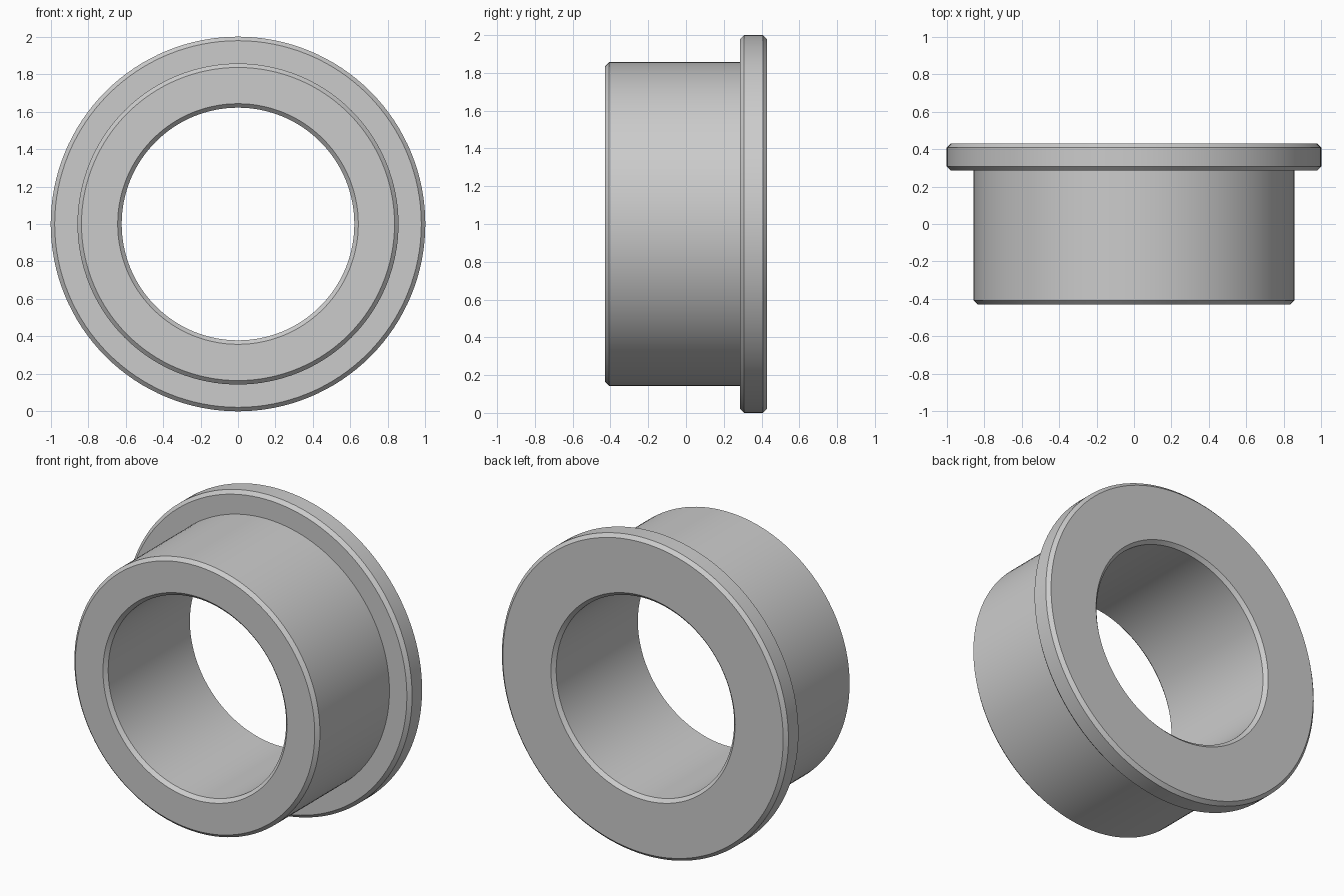
import bpy
import bmesh
import math
from mathutils import Matrix, Vector

cube = bpy.data.objects.get("Cube")
if cube:
    bpy.data.objects.remove(cube, do_unlink=True)

# Plain grey metal
grey = bpy.data.materials.new("plain_grey")
grey.use_nodes = True
colour = (0.6, 0.6, 0.6, 1)
grey.diffuse_color = colour
grey.node_tree.nodes["Principled BSDF"].inputs["Base Color"].default_value = colour

# Main dimensions
BORE, BODY, FLANGE = 0.621, 0.857, 1.0
FRONT, STEP, BACK = -0.4286, 0.2857, 0.4286
CHAMFER = 0.0214
SEGMENTS = 128

# Cross-section as (radius, y), chamfered at every outer corner
profile = [
    (BORE, FRONT + CHAMFER), (BORE + CHAMFER, FRONT),
    (BODY - CHAMFER, FRONT), (BODY, FRONT + CHAMFER),
    (BODY, STEP),
    (FLANGE - CHAMFER, STEP), (FLANGE, STEP + CHAMFER),
    (FLANGE, BACK - CHAMFER), (FLANGE - CHAMFER, BACK),
    (BORE + CHAMFER, BACK), (BORE, BACK - CHAMFER),
]

# Sweep the closed section around the y axis
bm = bmesh.new()
rings = []
for i in range(SEGMENTS):
    turn = Matrix.Rotation(math.tau * i / SEGMENTS, 3, 'Y')
    rings.append([bm.verts.new(turn @ Vector((r, y, 0)) + Vector((0, 0, FLANGE)))
                  for r, y in profile])
for i, ring in enumerate(rings):
    following = rings[(i + 1) % SEGMENTS]
    for j in range(len(profile)):
        k = (j + 1) % len(profile)
        bm.faces.new((ring[j], ring[k], following[k], following[j]))
bmesh.ops.recalc_face_normals(bm, faces=bm.faces)

mesh = bpy.data.meshes.new("flanged_bushing")
bm.to_mesh(mesh)
bm.free()
mesh.materials.append(grey)
bushing = bpy.data.objects.new("flanged_bushing", mesh)
bpy.context.collection.objects.link(bushing)

# Smooth round walls with crisp chamfer edges
bpy.ops.object.select_all(action='DESELECT')
bushing.select_set(True)
bpy.context.view_layer.objects.active = bushing
bpy.ops.object.shade_smooth_by_angle(angle=math.radians(30))
